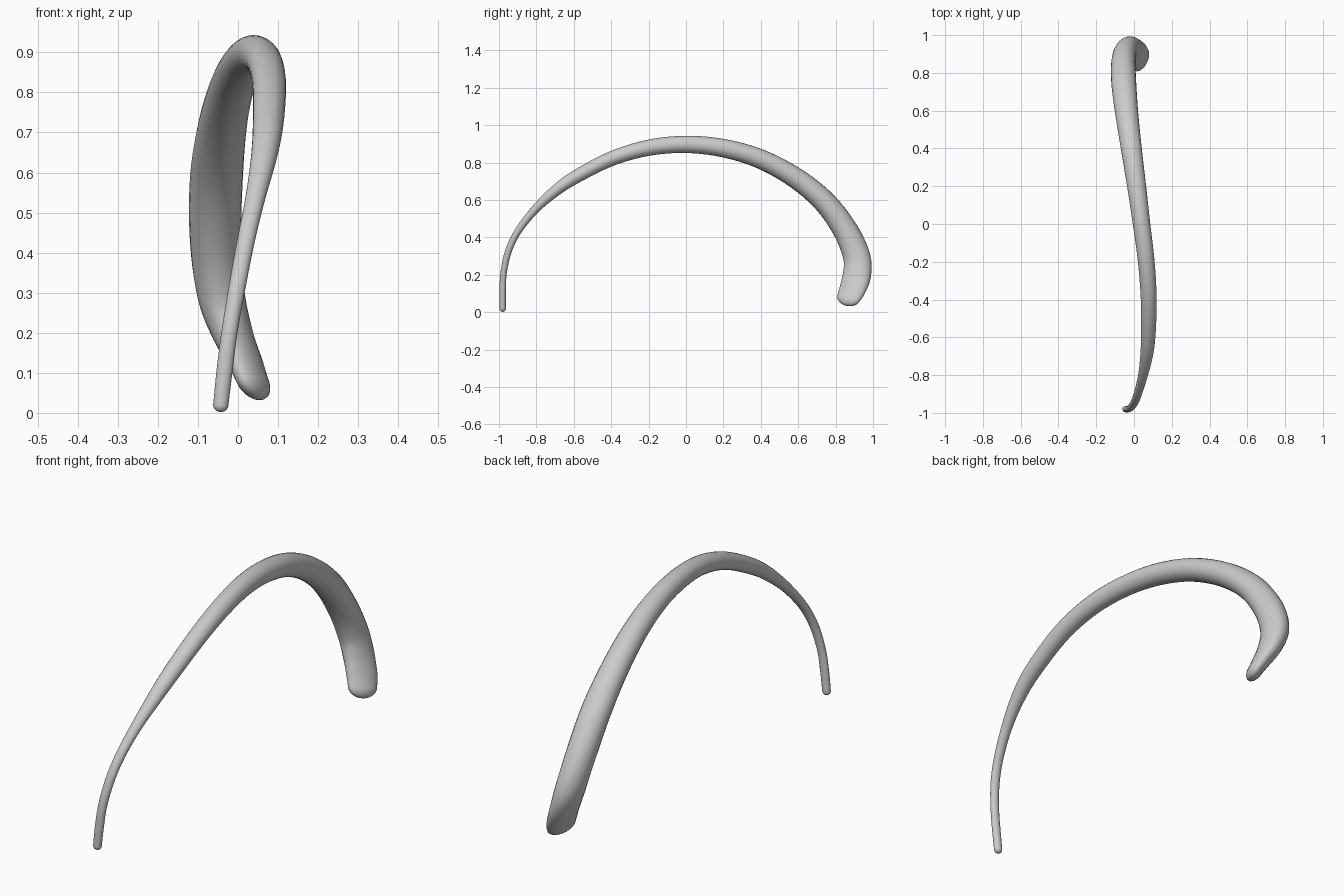
import bpy, bmesh, math
from mathutils import Vector

if "Cube" in bpy.data.objects:
    bpy.data.objects.remove(bpy.data.objects["Cube"])

# Centreline: x, y, z, sideways radius, in-plane radius, section tilt in degrees
PATH = [
    (-0.043, -0.980, 0.020, 0.019, 0.017, 0),
    (-0.033, -0.980, 0.110, 0.020, 0.017, 0),
    (-0.020, -0.975, 0.210, 0.020, 0.017, 0),
    (0.000, -0.950, 0.325, 0.021, 0.018, 0),
    (0.020, -0.900, 0.430, 0.022, 0.019, 0),
    (0.044, -0.815, 0.540, 0.025, 0.022, 0),
    (0.064, -0.715, 0.635, 0.032, 0.029, 0),
    (0.075, -0.600, 0.717, 0.038, 0.035, 0),
    (0.078, -0.400, 0.820, 0.042, 0.039, 0),
    (0.065, -0.200, 0.879, 0.044, 0.043, 0),
    (0.040, 0.000, 0.897, 0.046, 0.046, 0),
    (0.014, 0.200, 0.877, 0.050, 0.049, 0),
    (-0.014, 0.400, 0.818, 0.055, 0.052, 0),
    (-0.039, 0.590, 0.715, 0.061, 0.056, 0),
    (-0.054, 0.745, 0.585, 0.066, 0.061, 0),
    (-0.056, 0.857, 0.430, 0.064, 0.067, 0),
    (-0.042, 0.913, 0.295, 0.059, 0.073, 6),
    (-0.014, 0.914, 0.200, 0.049, 0.077, 15),
    (0.018, 0.892, 0.125, 0.038, 0.075, 25),
    (0.036, 0.871, 0.080, 0.032, 0.069, 30),
]
SIDES, STEPS, CAP = 24, 5, 6


def spline(pts, steps):
    out = []
    for i in range(len(pts) - 1):
        p = [pts[max(i - 1, 0)], pts[i], pts[i + 1], pts[min(i + 2, len(pts) - 1)]]
        for s in range(steps):
            t = s / steps
            out.append([0.5 * (2 * b + (c - a) * t + (2 * a - 5 * b + 4 * c - d) * t * t
                               + (3 * b - a - 3 * c + d) * t ** 3) for a, b, c, d in zip(*p)])
    out.append(list(pts[-1]))
    return out


samples = spline(PATH, STEPS)
centres = [Vector(s[:3]) for s in samples]
last = len(centres) - 1


def tangent(i):
    return (centres[min(i + 1, last)] - centres[max(i - 1, 0)]).normalized()


bm = bmesh.new()


def ring(centre, tan, rx, rp, tilt):
    side = (Vector((1, 0, 0)) - tan * tan.x).normalized()
    up = tan.cross(side)
    c, s = math.cos(math.radians(tilt)), math.sin(math.radians(tilt))
    minor, major = side * c + up * s, up * c - side * s
    return [bm.verts.new(centre + minor * (rx * math.cos(a)) + major * (rp * math.sin(a)))
            for a in (2 * math.pi * k / SIDES for k in range(SIDES))]


# Rounded end: (ring list, tip vertex), from the tube outwards
def cap(i, sign):
    tan, (rx, rp, tilt) = tangent(i), samples[i][3:]
    length = (rx + rp) / 2
    rings = []
    for k in range(1, CAP):
        a = math.pi / 2 * k / CAP
        rings.append(ring(centres[i] + tan * (sign * length * math.sin(a)), tan,
                          rx * math.cos(a), rp * math.cos(a), tilt))
    return rings, bm.verts.new(centres[i] + tan * (sign * length))


# Tapered arched body with both ends rounded
start, tip_a = cap(0, -1)
body = [ring(centres[i], tangent(i), *samples[i][3:]) for i in range(last + 1)]
end, tip_b = cap(last, 1)
rings = start[::-1] + body + end
for a, b in zip(rings, rings[1:]):
    for k in range(SIDES):
        n = (k + 1) % SIDES
        bm.faces.new((a[k], a[n], b[n], b[k]))
for k in range(SIDES):
    n = (k + 1) % SIDES
    bm.faces.new((tip_a, rings[0][n], rings[0][k]))
    bm.faces.new((tip_b, rings[-1][k], rings[-1][n]))
bmesh.ops.recalc_face_normals(bm, faces=bm.faces)
for f in bm.faces:
    f.smooth = True

mesh = bpy.data.meshes.new("curved_tapered_horn")
bm.to_mesh(mesh)
bm.free()
obj = bpy.data.objects.new("curved_tapered_horn", mesh)
bpy.context.collection.objects.link(obj)
